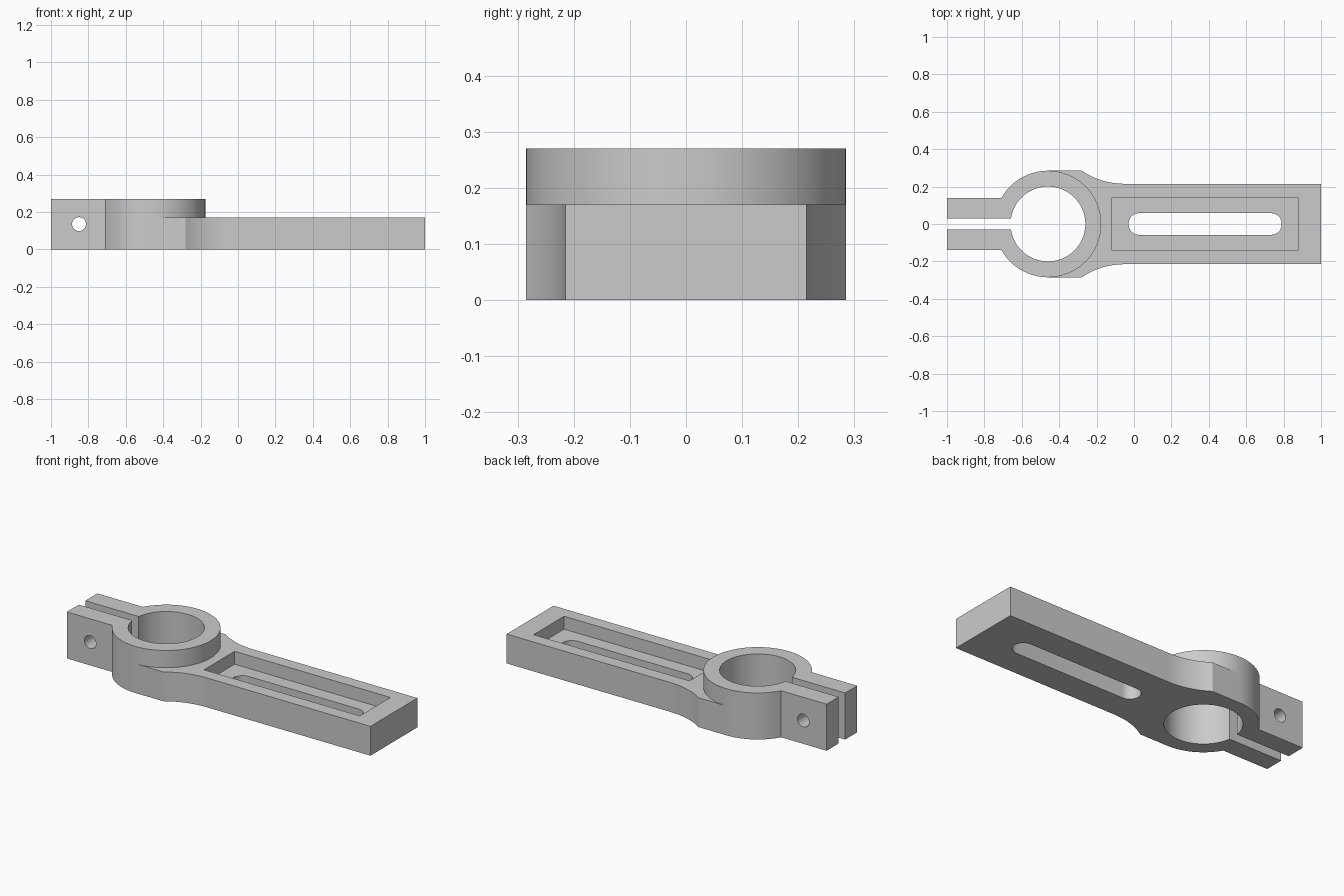
import bpy, bmesh
from math import pi, cos, sin, sqrt

if "Cube" in bpy.data.objects:
    bpy.data.objects.remove(bpy.data.objects["Cube"], do_unlink=True)

gray = bpy.data.materials.new("plain gray")
gray.use_nodes = True
gray.diffuse_color = (0.6, 0.6, 0.6, 1)
gray.node_tree.nodes["Principled BSDF"].inputs["Base Color"].default_value = (0.6, 0.6, 0.6, 1)

RING_X, RING_R, BORE_R = -0.46, 0.285, 0.2
RING_TOP, ARM_TOP, ARM_HALF = 0.27, 0.17, 0.215


def prism(name, outline, z0, z1):
    """Extrude a closed counter-clockwise outline from z0 to z1."""
    bm = bmesh.new()
    face = bm.faces.new([bm.verts.new((x, y, z0)) for x, y in outline])
    top = bmesh.ops.extrude_face_region(bm, geom=[face])["geom"]
    for v in top:
        if isinstance(v, bmesh.types.BMVert):
            v.co.z = z1
    bmesh.ops.recalc_face_normals(bm, faces=bm.faces)
    mesh = bpy.data.meshes.new(name)
    bm.to_mesh(mesh)
    bm.free()
    mesh.materials.append(gray)
    obj = bpy.data.objects.new(name, mesh)
    bpy.context.collection.objects.link(obj)
    return obj


def arc(cx, cy, r, a0, a1, n):
    return [(cx + r * cos(a0 + (a1 - a0) * i / n), cy + r * sin(a0 + (a1 - a0) * i / n))
            for i in range(n + 1)]


def circle(cx, cy, r, n=96):
    return arc(cx, cy, r, 0, 2 * pi, n)[:-1]


def box(x0, x1, y):
    return [(x0, -y), (x1, -y), (x1, y), (x0, y)]


def combine(target, tool, operation):
    mod = target.modifiers.new(tool.name, "BOOLEAN")
    mod.operation, mod.solver, mod.object = operation, "EXACT", tool
    bpy.context.view_layer.objects.active = target
    bpy.ops.object.modifier_apply(modifier=mod.name)
    bpy.data.objects.remove(tool, do_unlink=True)


# Arm plate with concave flares that widen towards the ring
flare_x0, flare_x1 = -0.28, -0.05
dx, dy = flare_x1 - flare_x0, RING_R - ARM_HALF
flare_r = (dx * dx + dy * dy) / (2 * dy)
flare = []
for i in range(17):
    x = flare_x1 - dx * i / 16
    flare.append((x, ARM_HALF + flare_r - sqrt(flare_r ** 2 - (flare_x1 - x) ** 2)))
side = [(1, ARM_HALF)] + flare + [(RING_X, RING_R)]
clamp = prism("slotted_clamp_arm", side + [(x, -y) for x, y in reversed(side)], 0, ARM_TOP)

# Clamp ring and the block that becomes its two ears
combine(clamp, prism("ring", circle(RING_X, 0, RING_R), 0, RING_TOP), "UNION")
combine(clamp, prism("ears", box(-1, RING_X - 0.1, 0.14), 0, RING_TOP), "UNION")

# Bore, clamping slit, pocket and long slot
slot = arc(0.732, 0, 0.058, -pi / 2, pi / 2, 20) + arc(0.028, 0, 0.058, pi / 2, 1.5 * pi, 20)
combine(clamp, prism("bore", circle(RING_X, 0, BORE_R), -0.1, 0.4), "DIFFERENCE")
combine(clamp, prism("slit", box(-1.1, RING_X, 0.03), -0.1, 0.4), "DIFFERENCE")
combine(clamp, prism("pocket", box(-0.12, 0.88, 0.14), ARM_TOP - 0.075, 0.4), "DIFFERENCE")
combine(clamp, prism("slot", slot, -0.1, 0.4), "DIFFERENCE")

# Bolt hole across both ears
bolt_hole = prism("bolt_hole", circle(0, 0, 0.037, 32), -0.3, 0.3)
bolt_hole.rotation_euler.x = pi / 2
bolt_hole.location = (-0.85, 0, RING_TOP / 2)
bpy.context.view_layer.update()
combine(clamp, bolt_hole, "DIFFERENCE")

# Smooth curved walls, sharp edges kept
bpy.ops.object.select_all(action="DESELECT")
clamp.select_set(True)
bpy.context.view_layer.objects.active = clamp
bpy.ops.object.shade_smooth_by_angle(angle=pi / 9)
